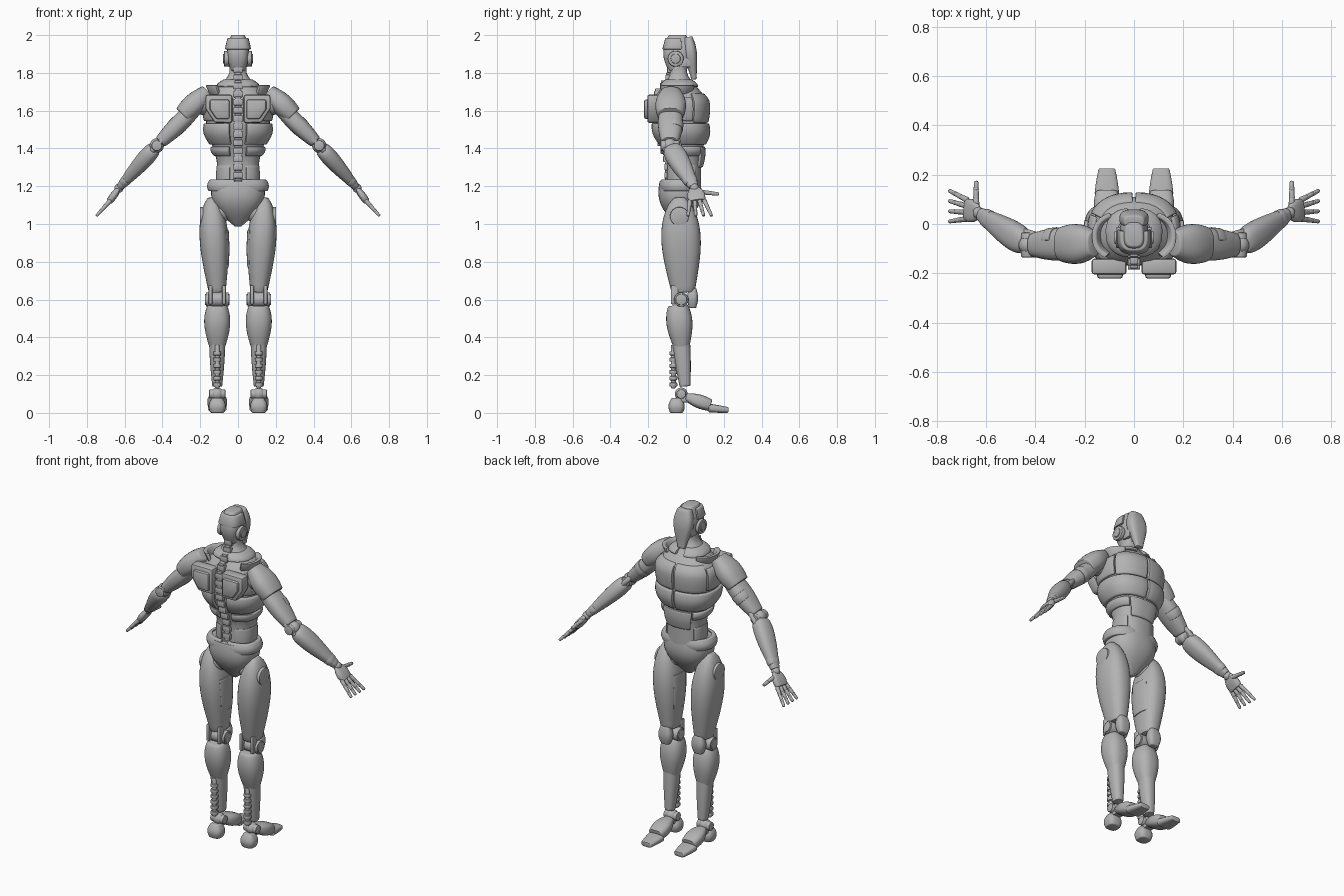
import bpy, bmesh, math
from mathutils import Vector

cube = bpy.data.objects.get("Cube")
if cube:
    bpy.data.objects.remove(cube, do_unlink=True)

metal = bpy.data.materials.new("plain grey metal")
metal.use_nodes = True
grey = (.45, .45, .45, 1)
metal.diffuse_color = grey
metal.node_tree.nodes["Principled BSDF"].inputs["Base Color"].default_value = grey
parts = []
X, Y, Z = Vector((1, 0, 0)), Vector((0, 1, 0)), Vector((0, 0, 1))

# Joints that the parts hang from
crown = Vector((0, -.045, 2))
shoulder = Vector((.19, -.08, 1.65))
elbow = Vector((.43, -.085, 1.415))
wrist = Vector((.63, .045, 1.19))
knuckle = Vector((.68, .06, 1.12))
hip = Vector((.14, -.035, 1.14))
knee = Vector((.11, -.025, .6))
ankle = Vector((.11, -.025, .1))


def finish(name, bm, bevel=.005):
    """Round hard edges, store the object and mirror it if it lies on one side."""
    bmesh.ops.recalc_face_normals(bm, faces=bm.faces[:])
    hard = [e for e in bm.edges if e.is_manifold and e.calc_face_angle(0) > .75]
    if hard:
        bmesh.ops.bevel(bm, geom=hard, offset=bevel, segments=2, profile=.5,
                        affect='EDGES', clamp_overlap=True)
    one_sided = all(vert.co.x > -.005 for vert in bm.verts)
    mesh = bpy.data.meshes.new(name)
    bm.to_mesh(mesh)
    bm.free()
    mesh.materials.append(metal)
    part = bpy.data.objects.new(name, mesh)
    bpy.context.scene.collection.objects.link(part)
    if one_sided:
        part.modifiers.new("Mirror", 'MIRROR').use_mirror_merge = False
    parts.append(part)


def skin(name, sections, u=X, v=Y, n=2.4, arc=None):
    """Skin rounded sections (centre, width, depth); an arc in degrees gives a curved plate."""
    def point(section, turn, inset=0):
        centre, width, depth = section
        c, s = math.cos(turn), math.sin(turn)
        a = math.copysign(abs(c) ** (2 / n), c) * (width - inset)
        b = math.copysign(abs(s) ** (2 / n), s) * (depth - inset)
        return bm.verts.new(centre + u * a + v * b)

    bm = bmesh.new()
    rings = []
    for section in sections:
        if arc:
            first, last = map(math.radians, arc)
            sweep = [first + (last - first) * k / 18 for k in range(19)]
            ring = [point(section, turn) for turn in sweep]
            ring += [point(section, turn, .02) for turn in reversed(sweep)]
        else:
            ring = [point(section, math.tau * k / 32) for k in range(32)]
        rings.append(ring)
    for low, high in zip(rings, rings[1:]):
        for k in range(len(low)):
            bm.faces.new((low[k - 1], low[k], high[k], high[k - 1]))
    bm.faces.new(rings[0])
    bm.faces.new(rings[-1])
    finish(name, bm)


def limb(name, start, end, first, last, swell=0, skew=1, aspect=1, ref=X, n=2.4, arc=None):
    """Taper from the first to the last radius, with a muscle-like swelling between."""
    axis = (end - start).normalized()
    u = (ref - axis * ref.dot(axis)).normalized()
    steps = 16 if swell else 1
    sections = []
    for k in range(steps + 1):
        t = k / steps
        r = first + (last - first) * t + swell * math.sin(math.pi * t ** skew)
        sections.append((start.lerp(end, t), r, r * aspect))
    skin(name, sections, u, axis.cross(u), n, arc)


def rod(name, start, end, first, last=None):
    limb(name, start, end, first, last or first, ref=Y if abs(end.x - start.x) > .01 else X, n=2)


def disc(name, centre, radius, half, axis=X):
    limb(name, centre - axis * half, centre + axis * half, radius, radius,
         ref=Z if axis.z == 0 else X, n=2)


def ball(name, centre, radius):
    bm = bmesh.new()
    bmesh.ops.create_uvsphere(bm, u_segments=20, v_segments=12, radius=radius)
    bmesh.ops.translate(bm, vec=centre, verts=bm.verts[:])
    finish(name, bm)


def box(name, centre, size):
    bm = bmesh.new()
    bmesh.ops.create_cube(bm, size=1)
    bmesh.ops.scale(bm, vec=size, verts=bm.verts[:])
    bmesh.ops.translate(bm, vec=centre, verts=bm.verts[:])
    finish(name, bm)


def back_slab(name, inner, outer, low, high, back, front):
    """Slab across the shoulder blade with its lower outer corner cut off."""
    cut = (outer - inner) / 3
    outline = [(inner, high), (outer, high), (outer, (low + high) / 2),
               (outer - cut, low), (inner, low)]
    bm = bmesh.new()
    face = bm.faces.new([bm.verts.new((x, back, z)) for x, z in outline])
    grown = bmesh.ops.extrude_face_region(bm, geom=[face])["geom"]
    moved = [g for g in grown if isinstance(g, bmesh.types.BMVert)]
    bmesh.ops.translate(bm, vec=Y * (front - back), verts=moved)
    finish(name, bm, .012)


def ease(low, high, value):
    t = min(max((value - low) / (high - low), 0), 1)
    return t * t * (3 - 2 * t)


def body(z, lift=0):
    """Section of the trunk: slim waist, broad chest, narrowing into the neck."""
    chest, neck = ease(1.3, 1.55, z), ease(1.64, 1.81, z)
    width, depth = .11 + .06 * chest, .09 + .05 * chest
    width += (.045 - width) * neck
    depth += (.045 - depth) * neck
    return Vector((0, -.01 - .02 * chest - .01 * neck, z)), width + lift, depth + lift


def body_plate(name, low, high, lift, arc):
    """Armour that follows the trunk and bulges at mid height."""
    skin(name, [body(low + (high - low) * k / 8, lift * (1 + math.sin(math.pi * k / 8)))
                for k in range(9)], arc=arc)


# Head
limb("skull", crown - Z * .19, crown, .036, .036, swell=.022, aspect=1.3, n=3)
limb("helmet_band", crown - Z * .075, crown - Z * .015, .07, .056, aspect=1.15, n=3, arc=(170, 370))
limb("face_mask", Vector((0, .043, 1.765)), Vector((0, .01, 1.99)), .024, .04,
     swell=.025, skew=1.4, aspect=.6, n=2.8)
ear = Vector((.062, -.055, 1.875))
disc("ear_pad", ear, .042, .012)
disc("ear_cap", ear + X * .01, .026, .008)
box("jaw_side", ear + Y * .05 - X * .02 - Z * .02, (.02, .06, .05))

# Trunk and its armour
skin("trunk", [body(1.18 + .02 * k) for k in range(34)])
body_plate("pectoral", 1.538, 1.69, .009, (24, 89))
body_plate("flank_plate", 1.545, 1.67, .01, (302, 382))
body_plate("upper_rib", 1.42, 1.533, .012, (281, 449))
body_plate("lower_rib", 1.36, 1.41, .009, (285, 410))
body_plate("belly_plate", 1.3, 1.41, .009, (52, 128))
body_plate("waist_plate", 1.2, 1.31, .003, (288, 400))
body_plate("neck_collar", 1.725, 1.765, .01, (100, 440))
base = Vector((0, -.05, 1.685))
limb("collar_wing", base, base + Z * .05, .15, .172, aspect=.65, arc=(310, 418))
back_slab("back_plate", .03, .172, 1.535, 1.685, -.205, -.14)
back_slab("back_pad", .045, .15, 1.555, 1.66, -.222, -.19)

# Spine: vertebrae follow the back of the trunk
for i in range(15):
    centre, width, depth = body(1.215 + .043 * i)
    spot = centre - Y * (depth - .01)
    box(f"vertebra_{i + 1}", spot, (.05, .05, .034))
    box(f"spine_disc_{i + 1}", spot + Z * .02, (.034, .04, .02))

# Pelvis
waist = Vector((0, -.032, 1.225))
limb("pelvis", waist - Z * .237, waist, .018, .135, swell=.052, aspect=.8)
limb("hip_belt", waist - Z * .05, waist + Z * .01, .157, .15, swell=.01, aspect=.67, arc=(275, 435))
ball("hip_joint", hip - X * .04 - Z * .08, .06)

# Thighs
thigh_end = knee + Y * .01 + Z * .04
limb("thigh", hip, thigh_end, .02, .045, swell=.046, skew=.7, aspect=1.37)
limb("inner_thigh_panel", hip.lerp(thigh_end, .75), hip.lerp(thigh_end, .35), .068, .08,
     swell=.004, aspect=1.2, arc=(145, 215))
disc("hip_disc", hip + X * .05 - Z * .1, .05, .012)

# Knees
disc("knee_axle", knee, .038, .06)
for side, label in ((-1, "inner"), (1, "outer")):
    disc(f"{label}_knee_cap", knee + X * side * .056, .03, .009)
    box(f"{label}_knee_strap", knee + X * side * .036 - Y * .035 + Z * .025, (.02, .04, .1))
guard = knee + Y * .06
limb("knee_guard", guard - Z * .045, guard + Z * .06, .026, .028, swell=.014, aspect=.7, n=3)

# Shins and ankles
calf_top = knee - Y * .018 - Z * .03
shin_end = ankle + Y * .02 + Z * .04
limb("calf", calf_top, calf_top.lerp(shin_end, .55), .05, .037, swell=.024, skew=.8)
limb("shin", calf_top.lerp(shin_end, .4), shin_end, .044, .026, swell=.003, aspect=1.1)
tendon = ankle - Y * .042
rod("heel_tendon", tendon + Z * .03, tendon + Z * .26, .013)
for i in range(6):
    disc(f"tendon_ring_{i + 1}", tendon + Z * (.05 + .033 * i), .021, .011, Z)
ball("ankle_ball", ankle, .034)
disc("ankle_axle", ankle, .025, .043)
box("ankle_link", ankle + Y * .025 - Z * .025, (.05, .07, .04))

# Feet
sole = Vector((ankle.x, -.05, 0))
limb("heel", sole, sole + Z * .08, .036, .026, swell=.014, aspect=.95, n=2.8)
limb("foot", sole + Y * .05 + Z * .085, sole + Y * .18 + Z * .04, .028, .045,
     swell=.015, aspect=.7, n=2.8)
limb("toe_cap", sole + Y * .17 + Z * .026, sole + Y * .275 + Z * .015, .05, .033,
     swell=.002, aspect=.46, n=3)

# Arms: wide along y, thinner across
flat = dict(aspect=.73, ref=Y)
ball("shoulder_joint", shoulder - Z * .01, .062)
raised = Z * .025
limb("shoulder_guard", shoulder.lerp(elbow, -.12) + raised, shoulder.lerp(elbow, .42) + raised,
     .05, .07, swell=.02, **flat)
limb("upper_arm", shoulder.lerp(elbow, .15), shoulder.lerp(elbow, .92), .055, .046, swell=.015, **flat)
limb("arm_band", shoulder.lerp(elbow, .5), shoulder.lerp(elbow, .65), .07, .066, arc=(-80, 80), **flat)
ball("elbow_ball", elbow, .038)
disc("elbow_axle", elbow, .028, .05, Y)
for side, label in ((-1, "back"), (1, "front")):
    shift = Y * side * .038
    rod(f"{label}_elbow_strap", shoulder.lerp(elbow, .86) + shift, elbow.lerp(wrist, .13) + shift, .015)
limb("forearm", elbow.lerp(wrist, .06), elbow.lerp(wrist, .97), .043, .026,
     swell=.019, skew=.6, aspect=.78, ref=Y)
limb("wrist_cuff", elbow.lerp(wrist, .78), elbow.lerp(wrist, .89), .04, .034, **flat)
ball("wrist_ball", wrist, .024)

# Hands
limb("palm", wrist, knuckle, .026, .042, swell=.012, aspect=.42, ref=Y, n=2.8)


def finger(name, root, tip, radius):
    for i in range(3):
        start, end = root.lerp(tip, i / 3), root.lerp(tip, (i + 1) / 3)
        ball(f"{name}_joint_{i + 1}", start, radius)
        rod(f"{name}_bone_{i + 1}", start, end, radius * .95, radius * .8)
        radius *= .88


reach = Vector((.07, .013, -.078))
for i, name in enumerate(("little_finger", "ring_finger", "middle_finger", "index_finger")):
    fan = Y * (i - 1.5)
    finger(name, knuckle + fan * .026, knuckle + fan * .042 + reach, .0125)
thumb = wrist + X * .01 + Y * .03 - Z * .02
finger("thumb", thumb, thumb + Y * .1 - Z * .012, .014)

# Smooth shading with sharp creases kept
bpy.ops.object.select_all(action='DESELECT')
for part in parts:
    part.select_set(True)
bpy.context.view_layer.objects.active = parts[0]
bpy.ops.object.shade_smooth_by_angle(angle=math.radians(38))
